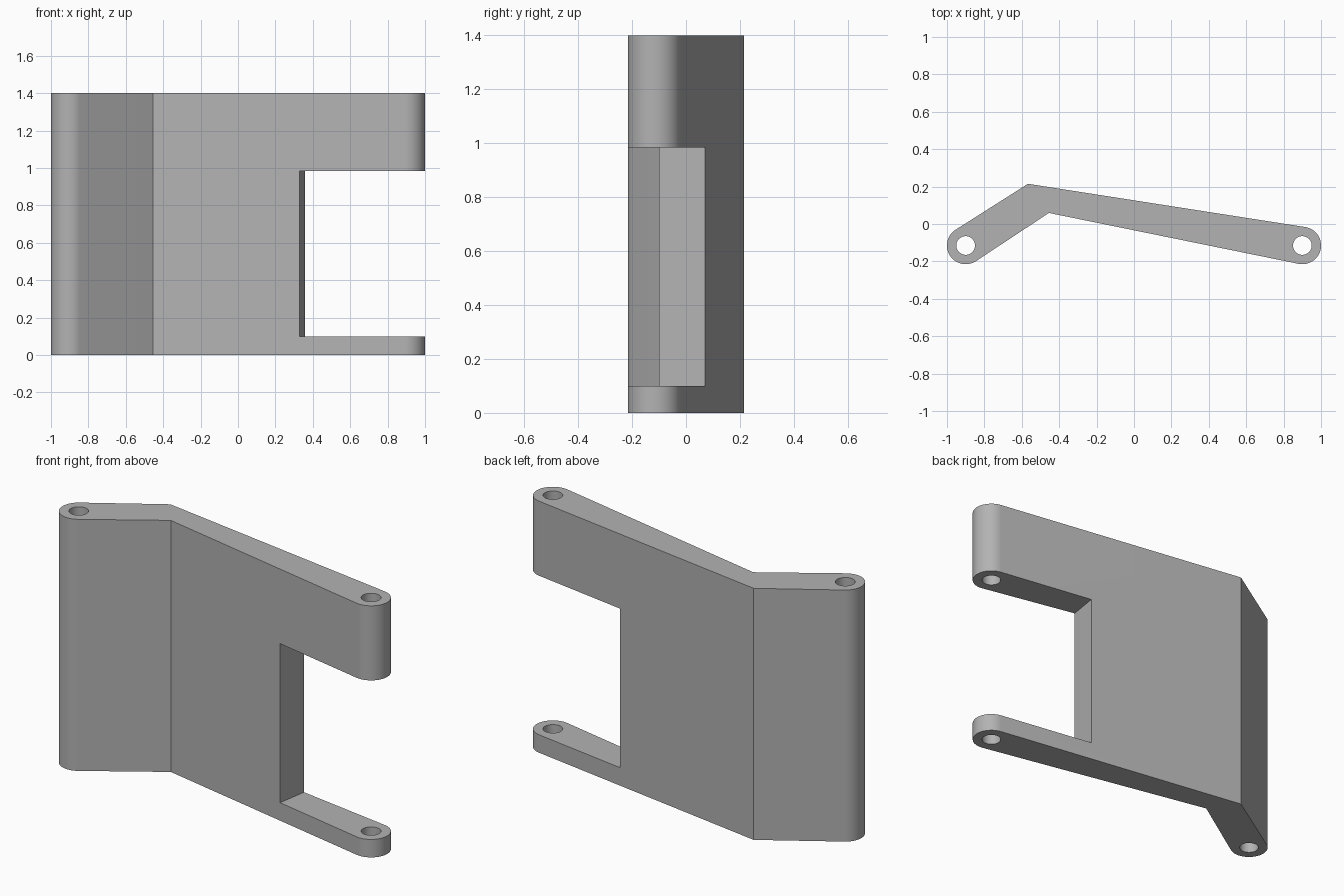
import bpy
import bmesh
import math
from mathutils import Vector

HEIGHT = 1.4
BOSS_R, HOLE_R = 0.1, 0.05
LEFT_PIN, RIGHT_PIN = Vector((0.9, -0.115)), Vector((-0.9, -0.115))
OUTER_BEND, INNER_BEND = Vector((-0.567, 0.215)), Vector((-0.455, 0.059))

cube = bpy.data.objects.get("Cube")
if cube:
    bpy.data.objects.remove(cube, do_unlink=True)

grey = bpy.data.materials.new("plain grey")
grey.use_nodes = True
colour = (0.45, 0.45, 0.45, 1)
grey.diffuse_color = colour
grey.node_tree.nodes["Principled BSDF"].inputs["Base Color"].default_value = colour


def prism(name, outline, z0, z1):
    """Extrude a counter-clockwise outline from z0 to z1."""
    bm = bmesh.new()
    base = bm.faces.new([bm.verts.new((x, y, z0)) for x, y in outline])
    top = bmesh.ops.extrude_face_region(bm, geom=[base])["geom"]
    verts = [v for v in top if isinstance(v, bmesh.types.BMVert)]
    bmesh.ops.translate(bm, verts=verts, vec=(0, 0, z1 - z0))
    bmesh.ops.recalc_face_normals(bm, faces=bm.faces)
    mesh = bpy.data.meshes.new(name)
    bm.to_mesh(mesh)
    bm.free()
    mesh.materials.append(grey)
    obj = bpy.data.objects.new(name, mesh)
    bpy.context.collection.objects.link(obj)
    return obj


def arc(centre, radius, start, end, steps):
    angles = [start + (end - start) * i / steps for i in range(steps + 1)]
    return [centre + radius * Vector((math.cos(a), math.sin(a))) for a in angles]


def boss(centre, start_point, end_point):
    """Rounded end whose arc meets tangents from the two bend corners."""
    def tangent(point, side):
        d = point - centre
        return math.atan2(d.y, d.x) + side * math.acos(BOSS_R / d.length)
    start, end = tangent(start_point, 1), tangent(end_point, -1)
    return arc(centre, BOSS_R, start, start + (end - start) % math.tau, 40)


# Bent plate with a rounded boss at each end
outline = [INNER_BEND, *boss(LEFT_PIN, INNER_BEND, OUTER_BEND),
           OUTER_BEND, *boss(RIGHT_PIN, OUTER_BEND, INNER_BEND)]
bracket = prism("bent_bracket", outline, 0, HEIGHT)

# Fork opening and pin holes
cutters = [prism("fork_cutter",
                 [(0.298, -0.3), (1.3, -0.3), (1.3, 0.3), (0.394, 0.3)], 0.1, 0.985)]
for side, pin in (("left", LEFT_PIN), ("right", RIGHT_PIN)):
    circle = arc(pin, HOLE_R, 0, math.tau, 48)[:-1]
    cutters.append(prism(side + "_hole_cutter", circle, -0.1, HEIGHT + 0.1))

bpy.ops.object.select_all(action="DESELECT")
bpy.context.view_layer.objects.active = bracket
bracket.select_set(True)
for cutter in cutters:
    cutter.hide_render = True
    mod = bracket.modifiers.new(cutter.name, "BOOLEAN")
    mod.operation, mod.solver, mod.object = "DIFFERENCE", "EXACT", cutter
    bpy.ops.object.modifier_apply(modifier=mod.name)
    bpy.data.objects.remove(cutter, do_unlink=True)

bpy.ops.object.shade_smooth_by_angle(angle=math.radians(25))
